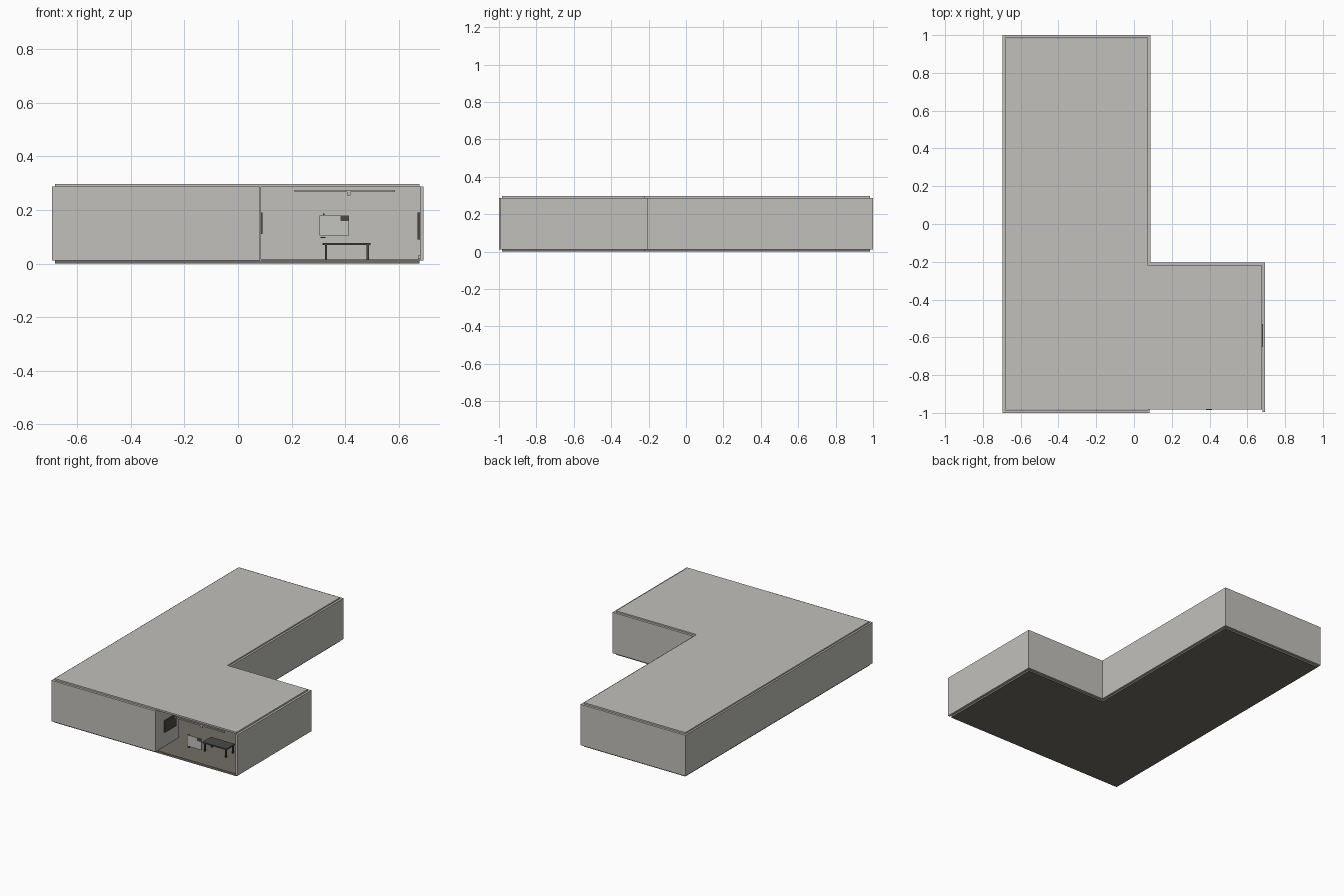
import bpy


def mat(name, r, g, b):
    m = bpy.data.materials.new(name)
    m.diffuse_color = (r, g, b, 1)
    return m


WALL = mat("warm_grey_plaster", 0.54, 0.53, 0.50)
FLOOR = mat("brown_grey_floor", 0.17, 0.155, 0.13)
DARK = mat("dark_furniture", 0.07, 0.068, 0.062)
PALE = mat("pale_board", 0.55, 0.55, 0.53)


def box(name, x0, x1, y0, y1, z0, z1, m):
    """Axis-aligned box from its limits."""
    v = [(x, y, z) for z in (z0, z1) for y in (y0, y1) for x in (x0, x1)]
    f = [(0, 2, 3, 1), (4, 5, 7, 6), (0, 1, 5, 4),
         (1, 3, 7, 5), (3, 2, 6, 7), (2, 0, 4, 6)]
    me = bpy.data.meshes.new(name)
    me.from_pydata(v, [], f)
    me.materials.append(m)
    ob = bpy.data.objects.new(name, me)
    bpy.context.collection.objects.link(ob)
    return ob


# Floor and ceiling slabs, one pair per room
rooms = {
    "north_room": (-0.683, 0.075, -0.22, 0.983),
    "west_room": (-0.683, 0.075, -0.983, -0.22),
    "east_room": (0.075, 0.677, -0.983, -0.22),
}
for name, (x0, x1, y0, y1) in rooms.items():
    box(name + "_floor", x0, x1, y0, y1, 0.0, 0.015, FLOOR)
    box(name + "_ceiling", x0, x1, y0, y1, 0.286, 0.297, WALL)

# Outer walls; the front of the east room stays open
Z0, Z1 = 0.012, 0.288
walls = {
    "west_wall": (-0.695, -0.683, -1.0, 1.0),
    "north_wall": (-0.683, 0.088, 0.985, 1.0),
    "north_room_east_wall": (0.073, 0.088, -0.205, 0.985),
    "east_room_back_wall": (0.073, 0.693, -0.222, -0.205),
    "east_wall": (0.679, 0.693, -0.995, -0.222),
    "front_wall": (-0.683, 0.083, -1.0, -0.985),
    "inner_cross_wall": (-0.683, 0.073, -0.226, -0.218),
}
for name, lim in walls.items():
    box(name, *lim, Z0, Z1, WALL)

# Inner wall beside the open room, with a doorway
box("partition_front", 0.073, 0.085, -0.985, -0.75, Z0, Z1, WALL)
box("partition_back", 0.073, 0.085, -0.45, -0.222, Z0, Z1, WALL)
box("door_lintel", 0.073, 0.085, -0.75, -0.45, 0.26, Z1, WALL)

# Table
box("table_top", 0.315, 0.495, -0.83, -0.74, 0.069, 0.077, DARK)
for i, x in enumerate((0.324, 0.48)):
    for j, y in enumerate((-0.826, -0.752)):
        box(f"table_leg_{i}{j}", x, x + 0.009, y, y + 0.009, 0.015, 0.069, DARK)

# Hanging panels on the side walls
box("left_picture", 0.085, 0.092, -0.91, -0.79, 0.11, 0.19, DARK)
box("right_picture", 0.669, 0.679, -0.65, -0.53, 0.09, 0.19, DARK)
box("right_socket", 0.672, 0.679, -0.60, -0.58, 0.018, 0.03, WALL)

# Fittings hanging in the open front
box("hanging_board", 0.305, 0.415, -0.981, -0.975, 0.105, 0.18, PALE)
box("board_clip", 0.382, 0.412, -0.984, -0.981, 0.16, 0.178, DARK)
box("board_hook", 0.317, 0.322, -0.981, -0.975, 0.18, 0.187, DARK)
box("board_tray", 0.308, 0.326, -0.981, -0.972, 0.096, 0.1, DARK)
box("ceiling_rail", 0.21, 0.585, -0.980, -0.972, 0.267, 0.275, WALL)
box("rail_bracket", 0.406, 0.419, -0.980, -0.970, 0.255, 0.267, WALL)
